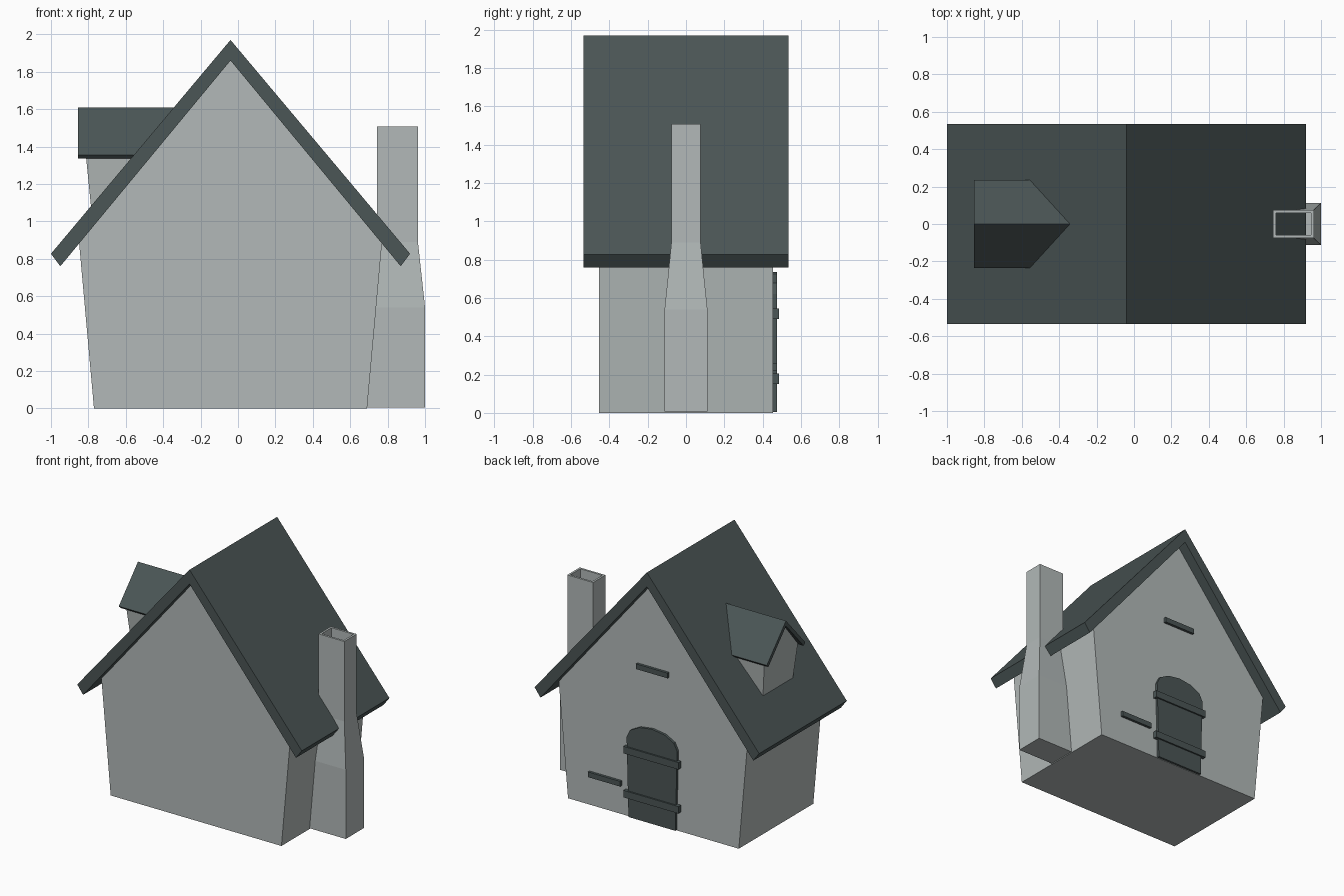
import bpy, bmesh, math

if "Cube" in bpy.data.objects:
    bpy.data.objects.remove(bpy.data.objects["Cube"])


def material(name, rgb):
    m = bpy.data.materials.new(name)
    m.diffuse_color = (*rgb, 1)
    m.use_nodes = True
    m.node_tree.nodes["Principled BSDF"].inputs["Base Color"].default_value = m.diffuse_color
    return m


STONE = material("pale stone", (0.445, 0.485, 0.48))
SLATE = material("dark slate", (0.070, 0.092, 0.092))


def loft(name, rings, mat):
    """Skin a row of equal-sized rings and cap both ends."""
    bm = bmesh.new()
    loops = [[bm.verts.new(p) for p in ring] for ring in rings]
    n = len(loops[0])
    for a, b in zip(loops, loops[1:]):
        for i in range(n):
            j = (i + 1) % n
            bm.faces.new((a[i], a[j], b[j], b[i]))
    bm.faces.new(loops[0])
    bm.faces.new(loops[-1])
    bmesh.ops.recalc_face_normals(bm, faces=bm.faces)
    me = bpy.data.meshes.new(name)
    bm.to_mesh(me)
    bm.free()
    me.materials.append(mat)
    ob = bpy.data.objects.new(name, me)
    bpy.context.collection.objects.link(ob)
    return ob


def mirrored(half, c=0.0):
    """Closed symmetric outline; half runs from centre line to centre line."""
    pts = [(c + u, v) for u, v in half]
    return pts + [(c - u, v) for u, v in reversed(half) if u > 1e-6]


def prism_y(name, outline, y0, y1, mat):
    return loft(name, [[(x, y, z) for x, z in outline] for y in (y0, y1)], mat)


def box(name, x, z, w, h, y1):
    pts = [(x - w, z - h), (x + w, z - h), (x + w, z + h), (x - w, z + h)]
    return prism_y(name, pts, 0.44, y1, SLATE)


CX = -0.04     # house centre line
BACK = 0.455   # back wall

# House walls, flaring towards the eaves
prism_y("house_walls", mirrored([(0, 0), (0.73, 0), (0.81, 0.89), (0, 1.87)], CX),
        -BACK, BACK, STONE)

# Main roof
prism_y("main_roof", mirrored([(0, 1.86), (0.91, 0.76), (0.96, 0.827), (0, 1.97)], CX),
        -0.535, 0.535, SLATE)

# Dormer walls: gable leaning outwards, sunk into the roof
gable = mirrored([(0, 1.05), (0.18, 1.05), (0.205, 1.35), (0, 1.58)])
loft("dormer_walls", [[(-0.783 - 0.1 * (z - 1.05), y, z) for y, z in gable],
                      [(-0.3 - 0.8 * (1.58 - z), y, z) for y, z in gable]], STONE)

# Dormer roof, its back end following the main slope
cover = mirrored([(0, 1.57), (0.215, 1.335), (0.235, 1.355), (0, 1.61)])
loft("dormer_roof", [[(-0.855, y, z) for y, z in cover],
                     [(-0.30 - 0.84 * (1.61 - z), y, z) for y, z in cover]], SLATE)


# Hollow chimney: up the outside, over the rim and down the flue
def rect(x0, x1, w, z):
    return [(x0, -w, z), (x1, -w, z), (x1, w, z), (x0, w, z)]


outer = [(0.66, 1.0, 0.112, 0.006), (0.66, 1.0, 0.112, 0.54),
         (0.742, 0.962, 0.076, 0.89), (0.742, 0.962, 0.076, 1.508)]
t = 0.016
inner = [(a + t, b - t, w - t, max(z, 0.03)) for a, b, w, z in reversed(outer)]
loft("chimney", [rect(*r) for r in outer + inner], STONE)

# Arched back door with two straps
arch = [(0, 0.004), (0.2, 0.004), (0.216, 0.62)]
arch += [(0.216 * math.cos(a), 0.62 + 0.115 * math.sin(a))
         for a in (math.radians(d) for d in (30, 60))] + [(0, 0.735)]
prism_y("back_door", mirrored(arch, CX), 0.44, 0.474, SLATE)
for label, z in (("lower", 0.178), ("upper", 0.518)):
    box("door_strap_" + label, CX, z, 0.235, 0.027, 0.486)

# Window sills on the back wall
box("window_sill_gable", CX, 1.185, 0.135, 0.02, 0.475)
box("window_sill_ground", 0.368, 0.24, 0.138, 0.02, 0.475)
